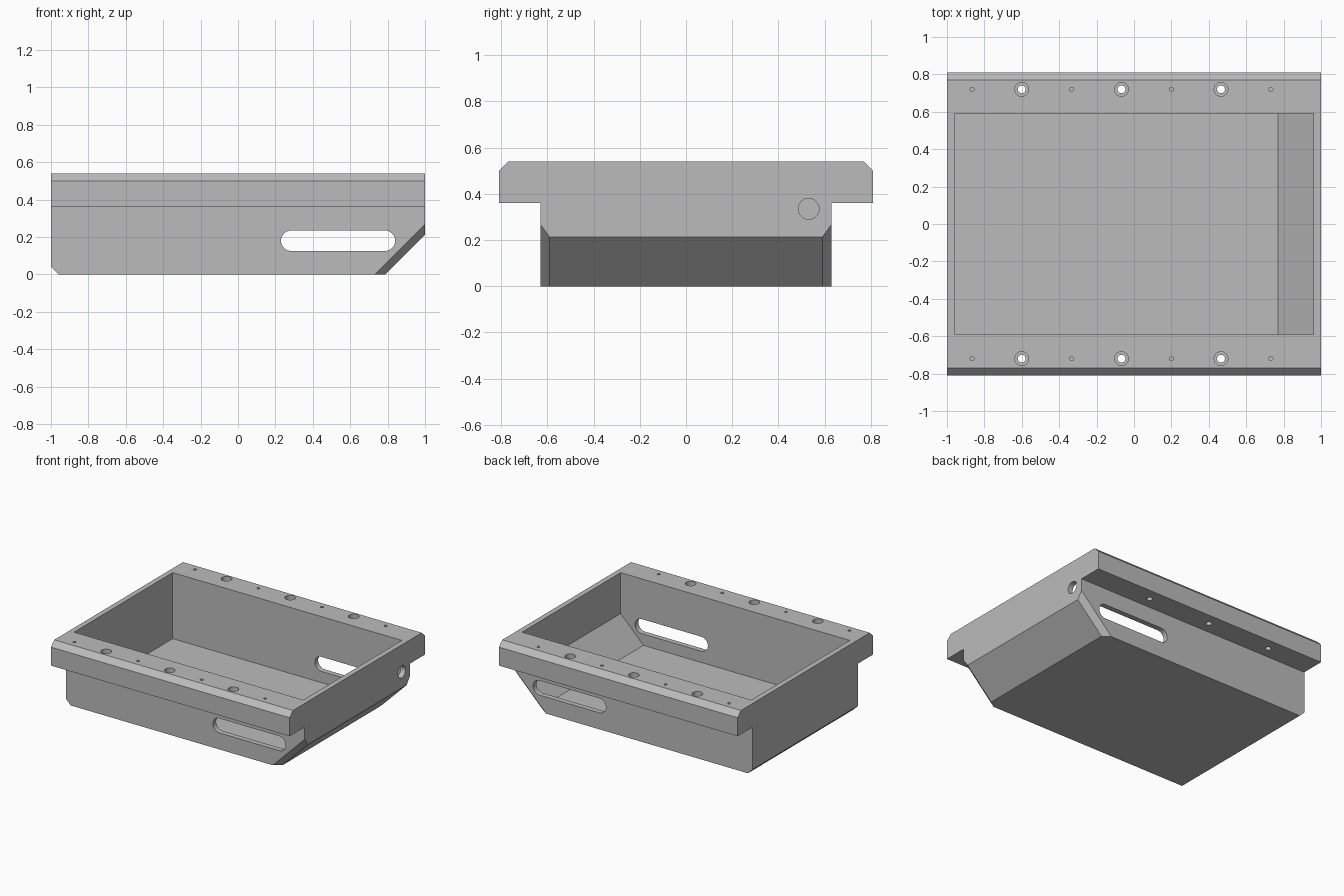
import bpy, bmesh, math
from mathutils import Vector

cube = bpy.data.objects.get("Cube")
if cube:
    bpy.data.objects.remove(cube, do_unlink=True)

metal = bpy.data.materials.new("plain grey metal")
metal.use_nodes = True
GREY = (0.5, 0.5, 0.5, 1)
metal.diffuse_color = GREY
metal.node_tree.nodes["Principled BSDF"].inputs["Base Color"].default_value = GREY


def prism(name, points, axis, start, end):
    """Extrude a 2D outline along x (outline yz), y (outline xz) or z (outline xy)."""
    place = {"x": lambda a, b: (start, a, b),
             "y": lambda a, b: (a, start, b),
             "z": lambda a, b: (a, b, start)}[axis]
    bm = bmesh.new()
    face = bm.faces.new([bm.verts.new(place(a, b)) for a, b in points])
    moved = bmesh.ops.extrude_face_region(bm, geom=[face])["geom"]
    shift = Vector([(end - start) * (axis == k) for k in "xyz"])
    bmesh.ops.translate(bm, vec=shift, verts=[g for g in moved if isinstance(g, bmesh.types.BMVert)])
    bmesh.ops.recalc_face_normals(bm, faces=bm.faces[:])
    mesh = bpy.data.meshes.new(name)
    bm.to_mesh(mesh)
    bm.free()
    mesh.materials.append(metal)
    obj = bpy.data.objects.new(name, mesh)
    bpy.context.collection.objects.link(obj)
    return obj


def slot(cx, cy, radius, half=0, steps=16):
    """Outline with two round ends; a circle when half is zero."""
    pts = []
    for side in (1, -1):
        for i in range(steps + (half > 0)):
            t = math.pi * (i / steps - 0.5)
            pts.append((cx + side * (half + radius * math.cos(t)),
                        cy + side * radius * math.sin(t)))
    return pts


def combine(target, tool, operation="DIFFERENCE"):
    """Apply a boolean and discard the tool."""
    mod = target.modifiers.new("cut", "BOOLEAN")
    mod.operation, mod.solver, mod.object = operation, "EXACT", tool
    graph = bpy.context.evaluated_depsgraph_get()
    mesh = bpy.data.meshes.new_from_object(target.evaluated_get(graph))
    target.modifiers.clear()
    target.data = mesh
    bpy.data.objects.remove(tool, do_unlink=True)


# Tub block
W, TOP, LEDGE = 0.63, 0.54, 0.36
tray = prism("slide_tray", [(-W, 0), (W, 0), (W, 0.45), (-W, 0.45)], "x", -1, 1)

# Sloped end, its two corner bevels, and the small bevel at the other end
bm = bmesh.new()
bm.from_mesh(tray.data)
slope, bevel = 0.787, 0.055
lean = bevel / 0.04
planes = [((slope, 0, 0), (1, 0, -1)), ((-0.96, 0, 0), (-1, 0, -1)),
          ((slope, 0.59, 0), (1, lean, -1)), ((slope, -0.59, 0), (1, -lean, -1))]
for point, normal in planes:
    cut = bmesh.ops.bisect_plane(bm, geom=bm.verts[:] + bm.edges[:] + bm.faces[:], dist=1e-5,
                                 plane_co=point, plane_no=normal, clear_outer=True)
    rim = [g for g in cut["geom_cut"] if isinstance(g, bmesh.types.BMEdge)]
    bmesh.ops.edgeloop_fill(bm, edges=rim)
bmesh.ops.recalc_face_normals(bm, faces=bm.faces[:])
bm.to_mesh(tray.data)
bm.free()

# Mounting flange with bevelled upper edges
flange = prism("flange", [(-0.81, LEDGE), (0.81, LEDGE), (0.81, 0.5), (0.77, TOP),
                          (-0.77, TOP), (-0.81, 0.5)], "x", -1, 1)
combine(tray, flange, "UNION")

# Cavity with sloped inner end
combine(tray, prism("cavity", [(-0.96, 0.04), (0.77, 0.04), (0.96, 0.23), (0.96, 0.7),
                               (-0.96, 0.7)], "y", -0.59, 0.59))

# Long slots through both side walls, cable hole through the end wall
combine(tray, prism("side_slots", slot(0.535, 0.18, 0.055, 0.25), "y", -0.7, 0.7))
combine(tray, prism("end_hole", slot(0.531, 0.335, 0.045), "x", 0.9, 1.1))

# Counterbored screw holes and small blind holes along both flanges
for y in (-0.72, 0.72):
    for x in (-0.6, -0.067, 0.465):
        combine(tray, prism("screw_hole", slot(x, y, 0.021), "z", 0.3, 0.6))
        combine(tray, prism("counterbore", slot(x, y, 0.037), "z", 0.47, 0.6))
    for x in (-0.865, -0.333, 0.2, 0.732):
        combine(tray, prism("pin_hole", slot(x, y, 0.011), "z", 0.44, 0.6))

# Merge coplanar faces, then shade
bm = bmesh.new()
bm.from_mesh(tray.data)
bmesh.ops.remove_doubles(bm, verts=bm.verts[:], dist=1e-5)
bmesh.ops.dissolve_limit(bm, angle_limit=math.radians(0.5), verts=bm.verts[:], edges=bm.edges[:])
bm.to_mesh(tray.data)
bm.free()
bpy.ops.object.select_all(action="DESELECT")
tray.select_set(True)
bpy.context.view_layer.objects.active = tray
bpy.ops.object.shade_smooth_by_angle(angle=math.radians(30))
